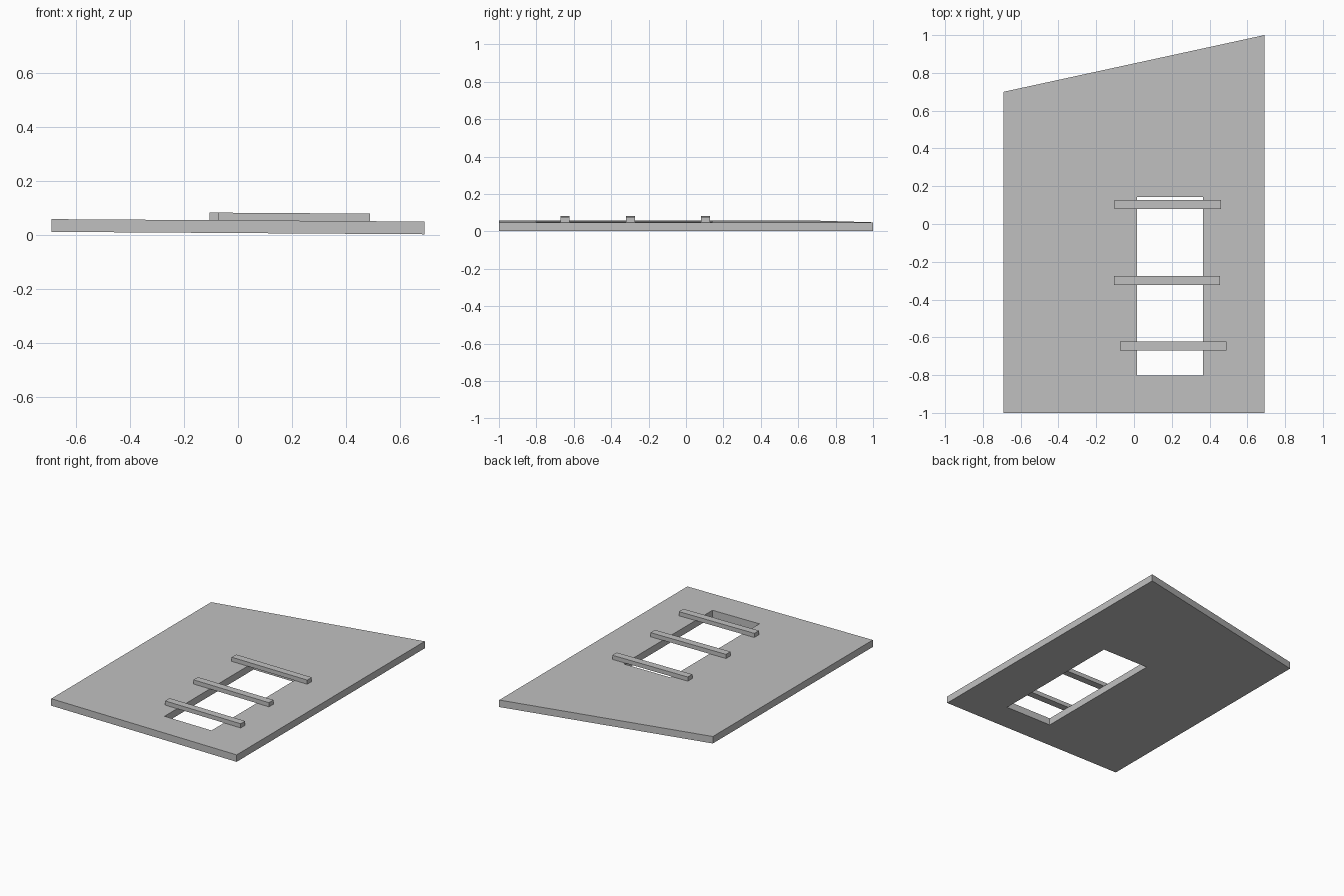
import bpy
import bmesh

cube = bpy.data.objects.get("Cube")
if cube:
    bpy.data.objects.remove(cube, do_unlink=True)

grey = bpy.data.materials.new("plain grey")
grey.use_nodes = True
colour = (0.53, 0.53, 0.53, 1)
grey.diffuse_color = colour
grey.node_tree.nodes["Principled BSDF"].inputs["Base Color"].default_value = colour

TILT = -0.0065  # the whole panel leans slightly down towards +x


def rect(x0, x1, y0, y1):
    return [(x0, y0), (x1, y0), (x1, y1), (x0, y1)]


def finish(name, bm):
    bmesh.ops.recalc_face_normals(bm, faces=bm.faces)
    mesh = bpy.data.meshes.new(name)
    bm.to_mesh(mesh)
    bm.free()
    mesh.materials.append(grey)
    obj = bpy.data.objects.new(name, mesh)
    bpy.context.collection.objects.link(obj)


def ring(bm, points, z):
    return [bm.verts.new((x, y, z + TILT * x)) for x, y in points]


def bridge(bm, a, b):
    for i in range(len(a)):
        j = (i + 1) % len(a)
        bm.faces.new((a[i], a[j], b[j], b[i]))


# Slab with a slanted back edge and a rectangular opening
outline = [(-0.69, -1), (0.69, -1), (0.69, 1), (-0.69, 0.7)]
opening = rect(0.016, 0.365, -0.803, 0.142)
bm = bmesh.new()
rings = [ring(bm, pts, z) for pts, z in
         ((outline, 0.006), (outline, 0.053), (opening, 0.053), (opening, 0.006))]
for i in range(4):
    bridge(bm, rings[i], rings[(i + 1) % 4])
finish("slab", bm)

# Three slats lying across the opening
for name, x, y in (("front_slat", -0.073, -0.67),
                   ("middle_slat", -0.106, -0.322),
                   ("back_slat", -0.102, 0.079)):
    bm = bmesh.new()
    footprint = rect(x, x + 0.562, y, y + 0.048)
    low, high = ring(bm, footprint, 0.053), ring(bm, footprint, 0.081)
    bridge(bm, low, high)
    bm.faces.new(low)
    bm.faces.new(high)
    finish(name, bm)
